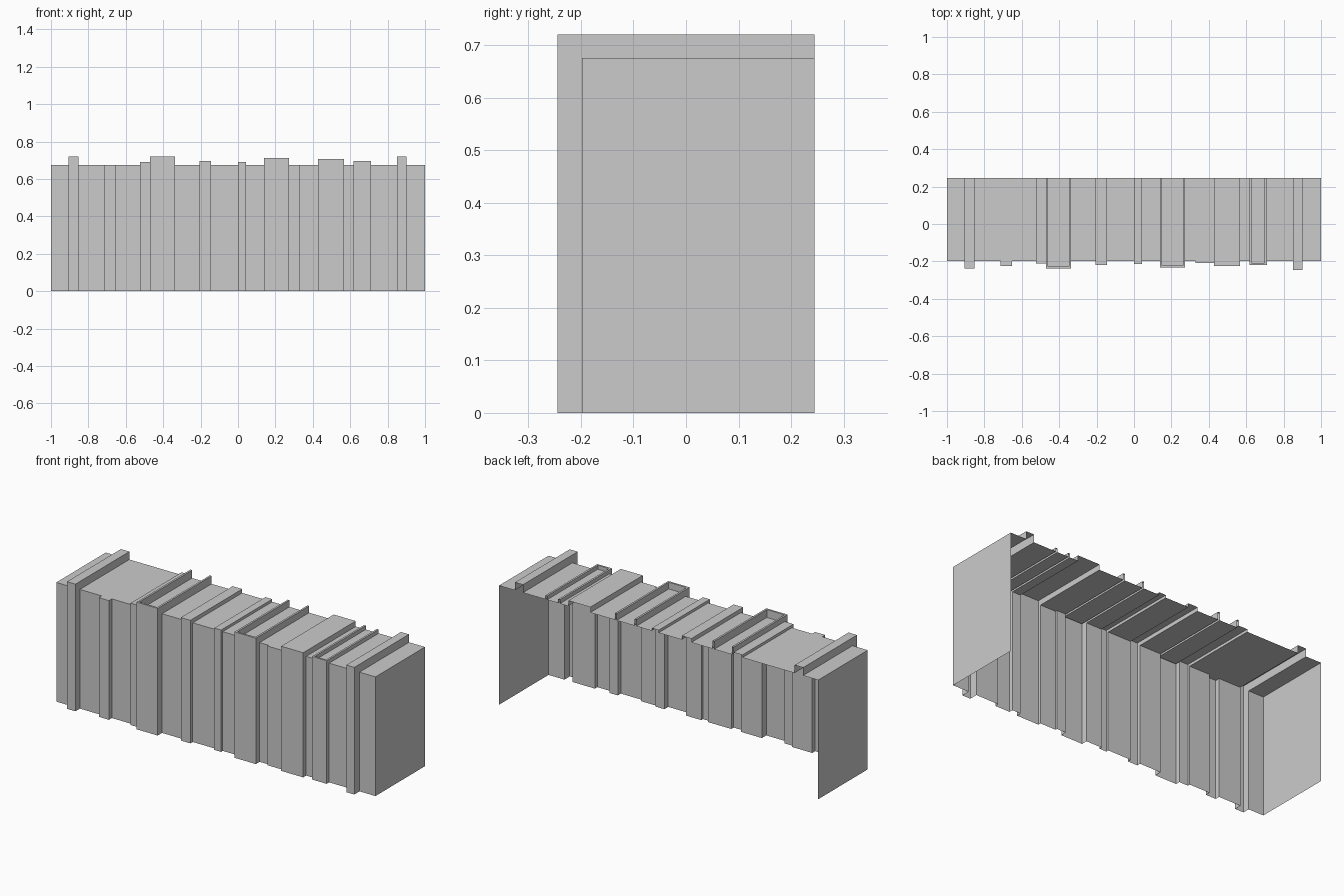
import bpy, bmesh

if "Cube" in bpy.data.objects:
    bpy.data.objects.remove(bpy.data.objects["Cube"])

BACK, FRONT, TOP = 0.245, -0.198, 0.675
RIM = 0.011

# folded ribs: x start, x end, front y, top z, has a sunken top tray
RIBS = [
    (-0.905, -0.852, -0.238, 0.72, False),
    (-0.715, -0.652, -0.224, TOP, False),
    (-0.525, -0.470, -0.212, 0.69, False),
    (-0.470, -0.337, -0.237, 0.72, True),
    (-0.205, -0.145, -0.219, 0.697, False),
    (0.000, 0.043, -0.213, 0.69, False),
    (0.140, 0.274, -0.232, 0.713, True),
    (0.330, 0.428, -0.209, TOP, False),
    (0.428, 0.566, -0.225, 0.706, False),
    (0.618, 0.710, -0.220, 0.697, True),
    (0.850, 0.900, -0.245, 0.72, False),
]


def make(name, quads):
    bm = bmesh.new()
    for q in quads:
        bm.faces.new([bm.verts.new(p) for p in q])
    bmesh.ops.remove_doubles(bm, verts=bm.verts, dist=1e-5)
    me = bpy.data.meshes.new(name)
    bm.to_mesh(me)
    bm.free()
    ob = bpy.data.objects.new(name, me)
    bpy.context.collection.objects.link(ob)


def front(x0, x1, y, z0, z1):
    return [(x0, y, z0), (x1, y, z0), (x1, y, z1), (x0, y, z1)]


def deck(x0, x1, y0, z):
    return [(x0, y0, z), (x1, y0, z), (x1, BACK, z), (x0, BACK, z)]


def side(x, y0, y1, z0, z1, facing):
    q = [(x, y0, z0), (x, y1, z0), (x, y1, z1), (x, y0, z1)]
    return q if facing > 0 else q[::-1]


# fill the gaps between ribs with plain panels
bands, x = [], -1.0
for r in RIBS:
    if r[0] > x + 1e-6:
        bands.append((x, r[0], FRONT, TOP, False))
    bands.append(r)
    x = r[1]
bands.append((x, 1.0, FRONT, TOP, False))

wall, top, steps = [], [], []
for x0, x1, y, z, tray in bands:
    wall.append(front(x0, x1, y, 0, z))
    if not tray:
        top.append(deck(x0, x1, y, z))
        continue
    # thin raised rim around a tray open at the back
    a, b, c = x0 + RIM, x1 - RIM, y + RIM
    top += [deck(x0, a, y, z), deck(b, x1, y, z), deck(a, b, c, TOP)]
    top.append([(a, y, z), (b, y, z), (b, c, z), (a, c, z)])
    steps += [side(a, c, BACK, TOP, z, 1), side(b, c, BACK, TOP, z, -1)]
    steps.append(front(a, b, c, TOP, z)[::-1])

# L-shaped returns between neighbouring bands
for p, q in zip(bands, bands[1:]):
    out, low = (p, q) if p[2] < q[2] else (q, p)
    f = 1 if out is p else -1
    steps.append(side(p[1], out[2], low[2], 0, out[3], f))
    if out[3] > low[3]:
        steps.append(side(p[1], low[2], BACK, low[3], out[3], f))

make("front_panels", wall)
make("top_panels", top)
make("rib_sides", steps)
make("end_walls", [side(s, FRONT, BACK, 0, TOP, s) for s in (-1, 1)])
